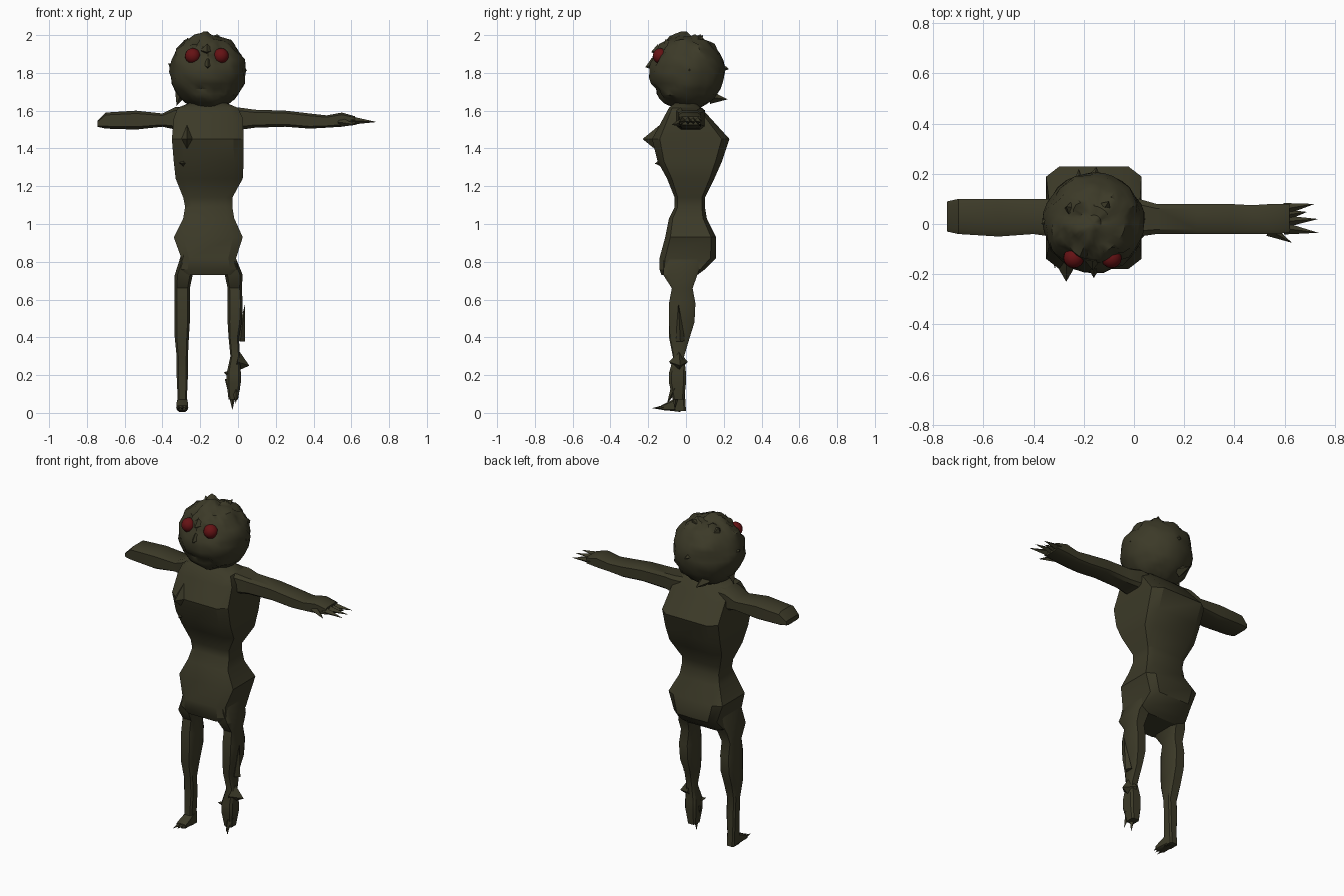
import bpy, bmesh, math
from mathutils import Vector, noise


def material(name, rgb):
    m = bpy.data.materials.new(name)
    m.diffuse_color = (*rgb, 1)
    return m


SKIN = material("dark olive skin", (0.045, 0.042, 0.021))
RED = material("dark red eye", (0.13, 0.006, 0.007))


def finish(bm, name, mat, angle=35):
    bmesh.ops.recalc_face_normals(bm, faces=bm.faces)
    me = bpy.data.meshes.new(name)
    bm.to_mesh(me)
    bm.free()
    me.materials.append(mat)
    ob = bpy.data.objects.new(name, me)
    bpy.context.collection.objects.link(ob)
    bpy.ops.object.select_all(action='DESELECT')
    ob.select_set(True)
    bpy.context.view_layer.objects.active = ob
    bpy.ops.object.shade_smooth_by_angle(angle=math.radians(angle))
    return ob


def loft(name, axis, rings, cut=(0.3, 0.3), angle=35):
    """Chamfered box sections: (position, min a, max a, min b, max b) on the other two axes."""
    bm = bmesh.new()
    loops = []
    others = [i for i in range(3) if i != axis]
    p, q = 1 - cut[0], 1 - cut[1]
    shape = [(p, -1), (1, -q), (1, q), (p, 1), (-p, 1), (-1, q), (-1, -q), (-p, -1)]
    for t, a0, a1, b0, b1 in rings:
        loop = []
        for u, v in shape:
            co = [0, 0, 0]
            co[axis] = t
            co[others[0]] = (a0 + a1) / 2 + u * (a1 - a0) / 2
            co[others[1]] = (b0 + b1) / 2 + v * (b1 - b0) / 2
            loop.append(bm.verts.new(co))
        loops.append(loop)
    for l0, l1 in zip(loops, loops[1:]):
        for i in range(8):
            j = (i + 1) % 8
            bm.faces.new((l0[i], l0[j], l1[j], l1[i]))
    bm.faces.new(loops[0])
    bm.faces.new(loops[-1])
    return finish(bm, name, SKIN, angle)


def spike(name, base, tip, r, flat=1.0):
    """Four-sided point; flat squeezes its height."""
    base, tip = Vector(base), Vector(tip)
    d = (tip - base).normalized()
    up = Vector((0, 0, 1)) if abs(d.z) < 0.8 else Vector((0, 1, 0))
    s = d.cross(up).normalized()
    u = s.cross(d)
    bm = bmesh.new()
    ring = [bm.verts.new(base + o) for o in (s * r, u * r * flat, -s * r, -u * r * flat)]
    end = bm.verts.new(tip)
    bm.faces.new(ring)
    for i in range(4):
        bm.faces.new((ring[i], ring[(i + 1) % 4], end))
    return finish(bm, name, SKIN)


# Body from hips to shoulders
loft("torso", 2, [
    (0.73, -0.28, -0.02, -0.13, 0.06),
    (0.76, -0.31, 0.0, -0.14, 0.10),
    (0.82, -0.30, -0.01, -0.14, 0.16),
    (0.93, -0.34, 0.025, -0.11, 0.16),
    (1.03, -0.29, -0.02, -0.09, 0.11),
    (1.09, -0.28, -0.03, -0.06, 0.10),
    (1.14, -0.29, -0.03, -0.06, 0.10),
    (1.24, -0.33, 0.025, -0.10, 0.15),
    (1.33, -0.34, 0.03, -0.15, 0.19),
    (1.45, -0.35, 0.03, -0.18, 0.23),
    (1.56, -0.34, 0.025, -0.12, 0.13),
    (1.615, -0.32, 0.0, -0.09, 0.08),
    (1.64, -0.26, -0.06, -0.06, 0.05)], (0.28, 0.2), 30)
# Torn flesh on the chest
spike("chest_flap", (-0.27, -0.11, 1.45), (-0.27, -0.23, 1.45), 0.07, 1.4)
spike("rib_flap", (-0.29, -0.09, 1.33), (-0.29, -0.165, 1.32), 0.05)

# Arms
loft("stump_arm", 0, [
    (-0.745, -0.03, 0.09, 1.515, 1.545),
    (-0.70, -0.04, 0.10, 1.505, 1.59),
    (-0.54, -0.05, 0.10, 1.50, 1.60),
    (-0.40, -0.04, 0.10, 1.515, 1.585),
    (-0.33, -0.05, 0.10, 1.50, 1.62),
    (-0.26, -0.06, 0.09, 1.47, 1.62)])
loft("hand_arm", 0, [
    (-0.06, -0.06, 0.09, 1.47, 1.62),
    (0.02, -0.05, 0.10, 1.50, 1.615),
    (0.09, -0.04, 0.08, 1.51, 1.605),
    (0.25, -0.04, 0.08, 1.515, 1.60),
    (0.38, -0.04, 0.08, 1.505, 1.585),
    (0.47, -0.04, 0.075, 1.51, 1.575),
    (0.55, -0.04, 0.08, 1.515, 1.59),
    (0.62, -0.035, 0.08, 1.525, 1.57)])
for i, (y0, x, y) in enumerate([(0.06, 0.72, 0.08), (0.035, 0.69, 0.048),
                                (0.01, 0.735, 0.02), (-0.018, 0.735, -0.035)]):
    spike(f"finger_{i + 1}", (0.60, y0, 1.548), (x, y, 1.54), 0.024, 0.9)
spike("thumb", (0.54, -0.025, 1.54), (0.63, -0.075, 1.525), 0.025)

# Standing leg with its foot
loft("left_leg", 2, [
    (0.01, -0.32, -0.27, -0.07, 0.0),
    (0.09, -0.32, -0.27, -0.07, -0.005),
    (0.20, -0.325, -0.265, -0.065, -0.005),
    (0.30, -0.325, -0.265, -0.07, -0.01),
    (0.40, -0.335, -0.26, -0.09, 0.02),
    (0.48, -0.335, -0.255, -0.09, 0.045),
    (0.58, -0.335, -0.255, -0.09, 0.05),
    (0.66, -0.335, -0.255, -0.075, 0.035),
    (0.73, -0.335, -0.24, -0.12, 0.06),
    (0.84, -0.30, -0.20, -0.12, 0.10)])
loft("left_foot", 1, [
    (-0.13, -0.325, -0.265, 0.015, 0.04),
    (-0.09, -0.325, -0.265, 0.012, 0.06),
    (-0.03, -0.32, -0.27, 0.005, 0.09)])
for i in range(3):
    x = -0.315 + 0.02 * i
    spike(f"left_toe_{i + 1}", (x, -0.12, 0.028), (x, -0.18 + 0.012 * i, 0.025), 0.013)

# Torn leg with its hanging foot
loft("right_leg", 2, [
    (0.07, -0.05, 0.0, -0.07, -0.01),
    (0.16, -0.06, 0.015, -0.09, 0.0),
    (0.21, -0.06, 0.015, -0.09, 0.0),
    (0.30, -0.04, 0.01, -0.065, -0.01),
    (0.40, -0.05, 0.005, -0.085, 0.02),
    (0.48, -0.055, 0.02, -0.09, 0.045),
    (0.58, -0.055, 0.025, -0.09, 0.05),
    (0.66, -0.055, 0.02, -0.075, 0.035),
    (0.73, -0.07, 0.025, -0.12, 0.06),
    (0.84, -0.11, -0.02, -0.12, 0.10)])
spike("right_foot", (-0.03, -0.045, 0.18), (-0.03, -0.06, 0.015), 0.04)
spike("right_toe", (-0.01, -0.06, 0.13), (-0.012, -0.10, 0.05), 0.022)
spike("ankle_flap", (-0.03, -0.05, 0.20), (-0.075, -0.09, 0.215), 0.03)
spike("calf_shard", (-0.01, -0.04, 0.27), (0.06, -0.03, 0.25), 0.05, 1.2)
spike("knee_shard", (0.012, -0.03, 0.38), (0.038, -0.04, 0.58), 0.025)

# Head: rough ball with sunken eye sockets and mouth
C = Vector((-0.16, 0.005, 1.805))
EYES = [Vector((-0.24, -0.135, 1.89)), Vector((-0.09, -0.135, 1.89))]
bm = bmesh.new()
bmesh.ops.create_uvsphere(bm, u_segments=32, v_segments=20, radius=0.2)
for v in bm.verts:
    n = v.co.normalized()
    rough = 0.012 + 0.02 * max(0, n.z)
    r = 0.2 + rough * noise.noise(n * 4.5 + Vector((3, 1, 7)))
    p = C + n * r
    for e in EYES:
        d = math.hypot(p.x - e.x, p.z - e.z)
        if n.y < 0 and d < 0.065:
            p.y += 0.045 * (1 - d / 0.065)
    # slit of the mouth
    if n.y < -0.4 and abs(p.z - 1.705) < 0.016 and abs(p.x + 0.17) < 0.08:
        p.y += 0.015
    # dent in the crown
    d = math.hypot(p.x + 0.16, p.y - 0.06)
    if n.z > 0 and d < 0.05:
        p.z -= 0.03 * (1 - d / 0.05)
    p.z = max(p.z, 1.61)
    v.co = p
finish(bm, "head", SKIN, 40)
spike("nose", (-0.16, -0.17, 1.845), (-0.16, -0.215, 1.83), 0.028, 1.3)
spike("brow", (-0.165, -0.14, 1.92), (-0.165, -0.185, 1.91), 0.035)

# Ragged bits of scalp, ear and neck
for i, (b, t) in enumerate([
        ((-0.16, 0.17, 1.83), (-0.15, 0.228, 1.82)),
        ((-0.22, 0.13, 1.67), (-0.22, 0.22, 1.66)),
        ((-0.30, 0.0, 1.70), (-0.325, 0.0, 1.625)),
        ((-0.33, 0.02, 1.82), (-0.37, 0.0, 1.85)),
        ((0.0, 0.01, 1.84), (0.047, 0.02, 1.81)),
        ((-0.25, 0.06, 1.95), (-0.27, 0.07, 1.985)),
        ((-0.12, 0.06, 1.96), (-0.10, 0.09, 2.0))]):
    spike(f"torn_scrap_{i + 1}", b, t, 0.035)

# Eyes
for side, e in zip(("left", "right"), EYES):
    bm = bmesh.new()
    bmesh.ops.create_uvsphere(bm, u_segments=16, v_segments=10, radius=0.041)
    bmesh.ops.translate(bm, verts=bm.verts, vec=e)
    finish(bm, side + "_eye", RED, 60)
